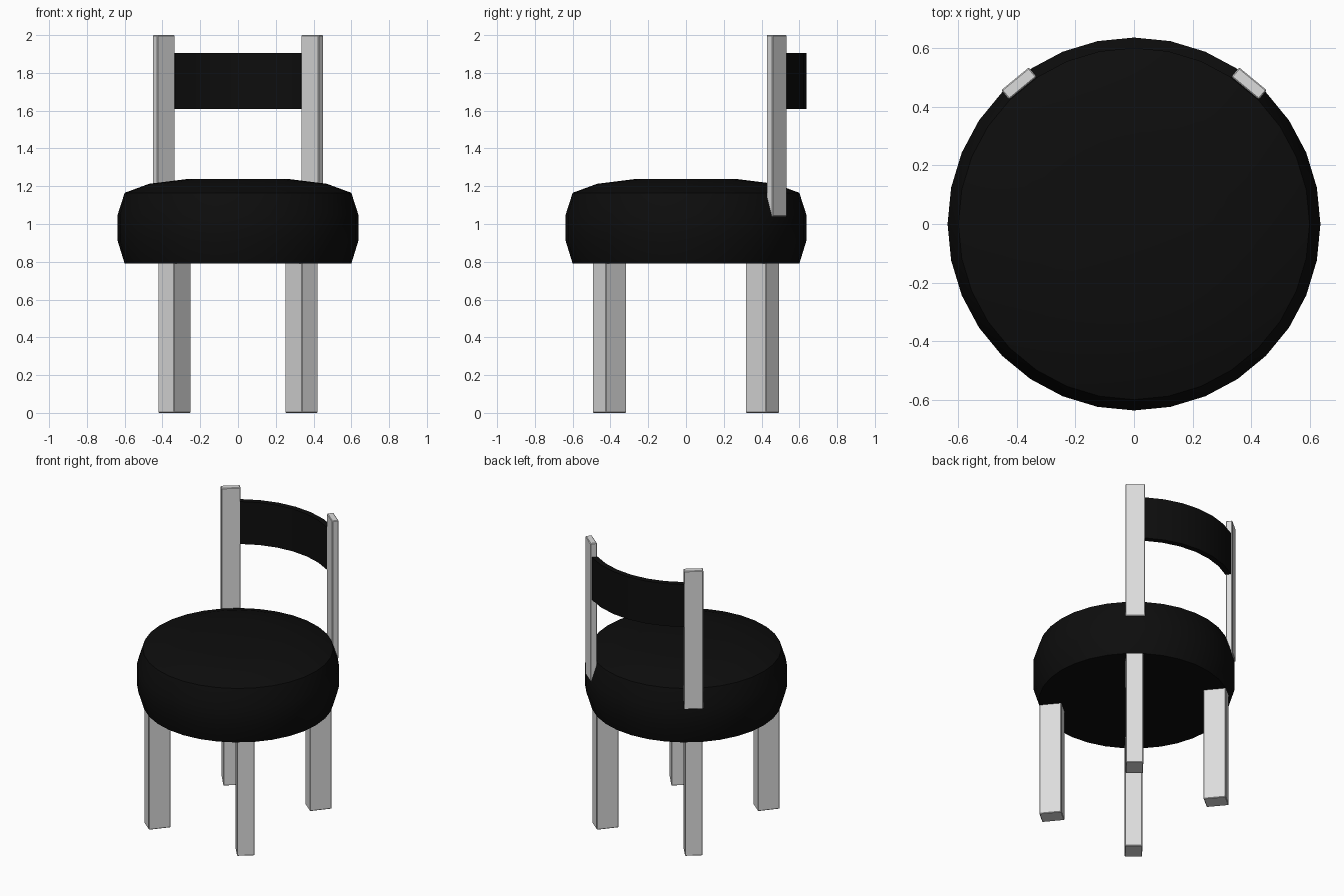
import bpy, bmesh, math
from mathutils import Matrix, Vector

if "Cube" in bpy.data.objects:
    bpy.data.objects.remove(bpy.data.objects["Cube"])


def material(name, value):
    m = bpy.data.materials.new(name)
    m.diffuse_color = (value, value, value, 1)
    m.use_nodes = True
    m.node_tree.nodes["Principled BSDF"].inputs["Base Color"].default_value = m.diffuse_color
    return m


black = material("black upholstery", 0.004)
grey = material("light grey frame", 0.72)
STEP = math.radians(11.25)
LEG_ANGLE = math.radians(50.5)


def finish(bm, name, mat, smooth=None):
    bmesh.ops.recalc_face_normals(bm, faces=bm.faces)
    me = bpy.data.meshes.new(name)
    bm.to_mesh(me)
    bm.free()
    me.materials.append(mat)
    ob = bpy.data.objects.new(name, me)
    bpy.context.collection.objects.link(ob)
    if smooth:
        bpy.ops.object.select_all(action='DESELECT')
        ob.select_set(True)
        bpy.context.view_layer.objects.active = ob
        bpy.ops.object.shade_smooth_by_angle(angle=math.radians(smooth))
    return ob


def bar(name, x, y, angle, radial, tangential, z0, z1):
    """Upright box whose local x axis points outward at the given angle."""
    bm = bmesh.new()
    mat = (Matrix.Translation((x, y, (z0 + z1) / 2)) @ Matrix.Rotation(angle, 4, 'Z')
           @ Matrix.Diagonal((radial, tangential, z1 - z0, 1)))
    bmesh.ops.create_cube(bm, size=1, matrix=mat)
    bmesh.ops.bevel(bm, geom=bm.edges[:], offset=0.004, segments=1, affect='EDGES')
    return finish(bm, name, grey)


# Seat: round cushion lathed from its half profile
profile = [(0.60, 0.79), (0.637, 0.91), (0.637, 1.05), (0.60, 1.165), (0.47, 1.213), (0.27, 1.238)]
bm = bmesh.new()
rings = [[bm.verts.new((r * math.cos(i * STEP), r * math.sin(i * STEP), z)) for i in range(32)]
         for r, z in profile]
for lo, hi in zip(rings, rings[1:]):
    for i in range(32):
        j = (i + 1) % 32
        bm.faces.new((lo[i], lo[j], hi[j], hi[i]))
bm.faces.new(rings[0])
bm.faces.new(rings[-1])
finish(bm, "seat", black, 50)

# Backrest: curved band following the seat edge between the posts
bm = bmesh.new()
sections = []
for k in range(7):
    a = math.radians(56.25) + k * STEP
    sections.append([bm.verts.new((r * math.cos(a), r * math.sin(a), z))
                     for r, z in ((0.60, 1.61), (0.637, 1.61), (0.637, 1.905), (0.60, 1.905))])
for s, t in zip(sections, sections[1:]):
    for i in range(4):
        j = (i + 1) % 4
        bm.faces.new((s[i], s[j], t[j], t[i]))
bm.faces.new(sections[0])
bm.faces.new(sections[-1])
finish(bm, "backrest", black, 40)

# Legs and back posts, mirrored left and right
for sx, side in ((-1, "left"), (1, "right")):
    for sy, end in ((-1, "front"), (1, "back")):
        angle = math.atan2(sy * math.sin(LEG_ANGLE), sx * math.cos(LEG_ANGLE))
        bar(f"{end}_leg_{side}", sx * 0.336, sy * 0.405, angle, 0.142, 0.11, 0, 0.80)
    angle = math.atan2(math.sin(LEG_ANGLE), sx * math.cos(LEG_ANGLE))
    bar(f"back_post_{side}", sx * 0.393, 0.48, angle, 0.042, 0.122, 1.04, 2.0)
